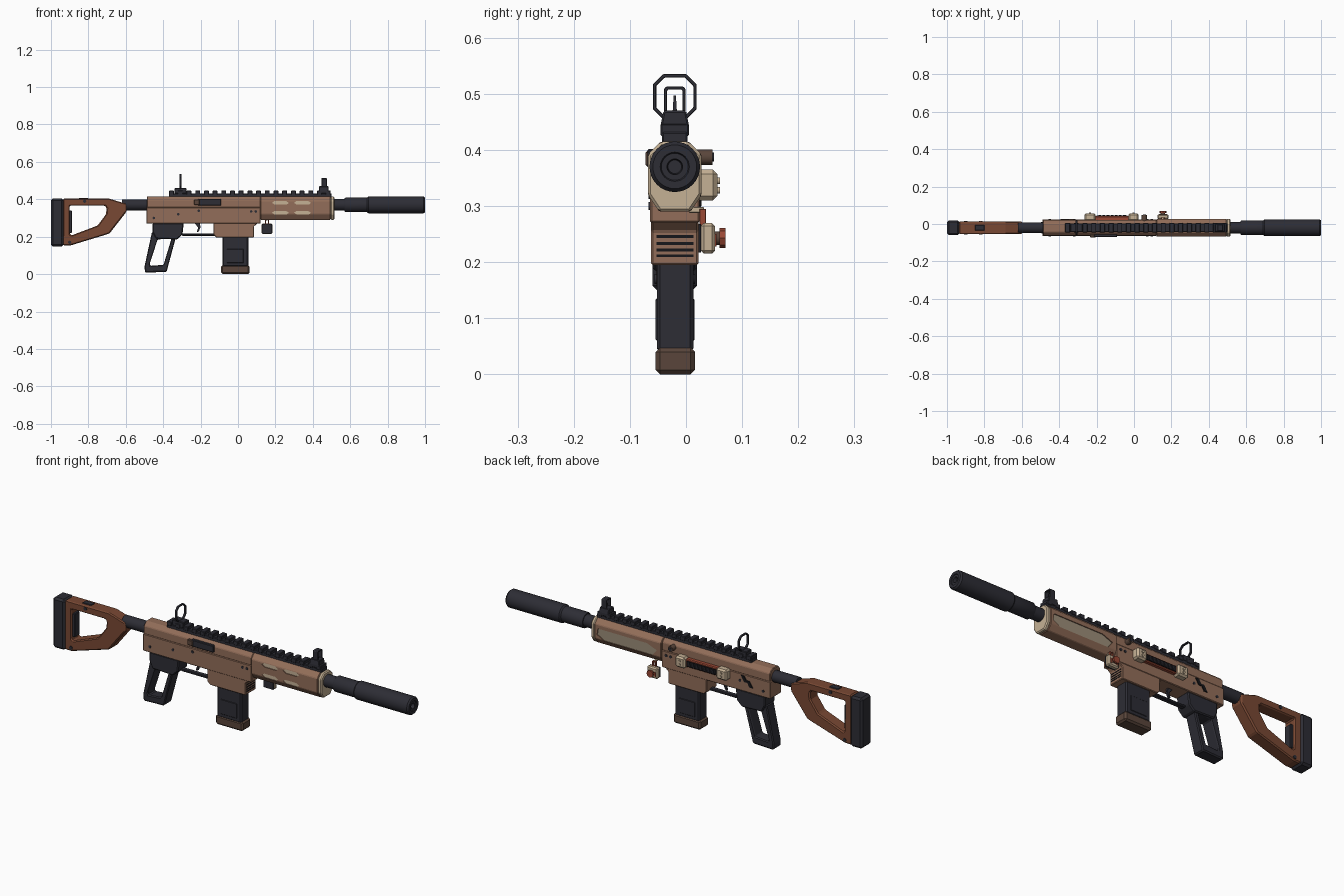
import bpy, bmesh, math
from mathutils import Matrix, Vector

cube = bpy.data.objects.get("Cube")
if cube:
    bpy.data.objects.remove(cube, do_unlink=True)

CY = -0.02      # centre line of the body
BORE = 0.37     # height of the barrel axis


def material(name, rgb):
    m = bpy.data.materials.new(name)
    m.use_nodes = True
    m.diffuse_color = (*rgb, 1)
    m.node_tree.nodes["Principled BSDF"].inputs["Base Color"].default_value = (*rgb, 1)
    return m


BROWN = material("body brown", (0.29, 0.155, 0.10))
RUST = material("stock rust", (0.19, 0.065, 0.033))
DARK = material("dark grey", (0.026, 0.026, 0.035))
BLACK = material("black", (0.008, 0.008, 0.01))
TAN = material("tan", (0.56, 0.44, 0.30))
KHAKI = material("khaki", (0.33, 0.27, 0.19))
RED = material("red", (0.32, 0.065, 0.035))
UMBER = material("dark brown", (0.10, 0.06, 0.043))


def finish(name, bm, mat, bevel=0.0, smooth=False):
    bmesh.ops.recalc_face_normals(bm, faces=bm.faces)
    me = bpy.data.meshes.new(name)
    bm.to_mesh(me)
    bm.free()
    me.materials.append(mat)
    ob = bpy.data.objects.new(name, me)
    bpy.context.collection.objects.link(ob)
    if bevel:
        b = ob.modifiers.new("bevel", "BEVEL")
        b.width, b.segments, b.limit_method = bevel, 1, "ANGLE"
    if smooth:
        bpy.ops.object.select_all(action="DESELECT")
        ob.select_set(True)
        bpy.context.view_layer.objects.active = ob
        bpy.ops.object.shade_smooth_by_angle(angle=math.radians(35))
    return ob


def place(axis, p, t):
    return (t, p[0], p[1]) if axis == "x" else (p[0], t, p[1])


def prism(name, pts, t0, t1, mat, axis="y", bevel=0.003):
    """Extrude an outline along an axis."""
    bm = bmesh.new()
    a, b = [[bm.verts.new(place(axis, p, t)) for p in pts] for t in (t0, t1)]
    bm.faces.new(a)
    bm.faces.new(b)
    for i in range(len(pts)):
        j = (i + 1) % len(pts)
        bm.faces.new((a[i], a[j], b[j], b[i]))
    return finish(name, bm, mat, bevel)


def frame(name, outer, inner, t0, t1, mat, axis="y", bevel=0.003):
    """Extrude an outline that has a hole with as many corners."""
    bm = bmesh.new()
    rings = [[bm.verts.new(place(axis, p, t)) for p in loop]
             for loop, t in ((outer, t0), (outer, t1), (inner, t1), (inner, t0))]
    n = len(outer)
    for k in range(4):
        a, b = rings[k], rings[(k + 1) % 4]
        for i in range(n):
            j = (i + 1) % n
            bm.faces.new((a[i], a[j], b[j], b[i]))
    return finish(name, bm, mat, bevel)


def box(name, x, y, z, mat, bevel=0.003):
    return prism(name, [(x[0], z[0]), (x[1], z[0]), (x[1], z[1]), (x[0], z[1])],
                 *y, mat, bevel=bevel)


def lathe(name, profile, mat, sides=32):
    """Turn (x, radius) pairs around the bore."""
    bm = bmesh.new()
    vs = [bm.verts.new((x, CY, BORE + r)) for x, r in profile]
    es = [bm.edges.new(e) for e in zip(vs, vs[1:])]
    bmesh.ops.spin(bm, geom=vs + es, cent=(0, CY, BORE), axis=(1, 0, 0),
                   angle=math.tau, steps=sides)
    bmesh.ops.remove_doubles(bm, verts=bm.verts, dist=1e-5)
    return finish(name, bm, mat, smooth=True)


def pin(name, x, z, y0, y1, r, mat, sides=12):
    bm = bmesh.new()
    m = Matrix.Translation(Vector((x, (y0 + y1) / 2, z))) @ Matrix.Rotation(math.pi / 2, 4, "X")
    bmesh.ops.create_cone(bm, cap_ends=True, segments=sides, radius1=r, radius2=r,
                          depth=abs(y1 - y0), matrix=m)
    return finish(name, bm, mat, smooth=True)


def octagon(hw, z0, z1, c):
    """Rectangle with cut corners, centred on the body."""
    return [(CY - hw + c, z0), (CY + hw - c, z0), (CY + hw, z0 + c), (CY + hw, z1 - c),
            (CY + hw - c, z1), (CY - hw + c, z1), (CY - hw, z1 - c), (CY - hw, z0 + c)]


# Stock, butt pad and tube
frame("stock",
      [(-.935, .403), (-.687, .403), (-.595, .375), (-.595, .335), (-.687, .217), (-.9, .152), (-.935, .152)],
      [(-.9, .366), (-.712, .366), (-.702, .355), (-.706, .32), (-.75, .26), (-.89, .207), (-.9, .215)],
      -.053, .013, RUST, bevel=.006)
box("butt_pad", (-1, -.933), (-.06, .02), (.148, .404), DARK, .01)
box("stock_inner_bar", (-.903, -.888), (-.04, 0), (.22, .34), DARK)
for x, z in ((-.82, .39), (-.9, .17)):
    pin("stock_screw", x, z, -.056, .016, .009, DARK)
box("stock_latch", (-.85, -.8), (-.035, -.005), (.395, .407), DARK, .002)
lathe("stock_tube", [(-.62, 0), (-.62, .029), (-.48, .029), (-.48, 0)], DARK)

# Receiver
lower = [(-.064, .27), (.024, .27), (.024, .357), (-.064, .357)]
upper = [(-.061, .355), (.021, .355), (.021, .396), (.003, .415), (-.043, .415), (-.061, .396)]
prism("lower_receiver", lower, -.49, .12, BROWN, "x")
prism("upper_receiver", upper, -.487, .12, BROWN, "x")
for x, z in ((.07, .335), (.095, .335), (-.21, .338), (-.32, .32), (-.45, .30)):
    pin("receiver_pin", x, z, -.0665, .0265, .007, DARK)
box("ejection_port", (-.215, -.09), (-.069, -.05), (.367, .402), DARK)
box("port_hinge", (-.235, -.205), (-.072, -.05), (.37, .398), UMBER)

# Side action on the left side
box("action_rail", (-.25, .01), (.015, .042), (.318, .358), RED, .004)
for x0, x1 in ((-.265, -.205), (-.03, .025)):
    box("action_end", (x0, x1), (.015, .056), (.31, .365), TAN, .008)
    for z in (.328, .345):
        pin("action_stud", (x0 + x1) / 2, z, .05, .061, .006, TAN)
box("action_window", (-.2, -.035), (.04, .046), (.324, .35), BLACK, 0)
for i in range(7):
    x = -.19 + i * .022
    prism("action_rib", [(x, .326), (x + .006, .326), (x + .014, .348), (x + .008, .348)],
          .04, .049, DARK, bevel=0)
pin("selector_knob", .055, .387, .015, .047, .014, UMBER)
pin("selector_cap", .055, .387, .047, .05, .008, DARK)
for x, z in ((-.345, .335), (-.375, .315)):
    prism("side_slot", [(x - .018, z - .015), (x, z - .015), (x + .018, z + .015), (x, z + .015)],
          .018, .028, BLACK, bevel=0)

# Handguard, with a panel on the left and slots on the right
guard = [(-.045, .415), (.005, .415), (.028, .392), (.028, .32), (.008, .29),
         (-.048, .29), (-.068, .32), (-.068, .392)]
handguard = prism("handguard", guard, .12, .495, BROWN, "x")
prism("front_cap", guard, .495, .515, TAN, "x", .005)
panel = [(.475, .372), (.2, .372), (.145, .35), (.17, .318), (.44, .318), (.48, .34)]
slots = [[(x, z), (x + .012, z + .01), (x + .075, z + .01), (x + .09, z),
          (x + .078, z - .01), (x + .015, z - .01)] for x in (.182, .3) for z in (.381, .328)]
cutters = [prism("panel_cutter", panel, .022, .05, KHAKI, bevel=0)]
cutters += [prism("slot_cutter", s, -.09, -.06, TAN, bevel=0) for s in slots]
bpy.context.view_layer.objects.active = handguard
for c in cutters:
    m = handguard.modifiers.new("cut", "BOOLEAN")
    m.operation, m.object, m.solver = "DIFFERENCE", c, "EXACT"
for m in list(handguard.modifiers):
    bpy.ops.object.modifier_apply(modifier=m.name)
for c in cutters:
    bpy.data.objects.remove(c, do_unlink=True)
prism("handguard_panel", panel, .02, .0235, KHAKI, bevel=0)
for s in slots:
    prism("handguard_slot", s, -.0635, -.058, TAN, bevel=0)

# Barrel and suppressor
lathe("barrel", [(.5, 0), (.5, .031), (.58, .031), (.58, 0)], DARK)
lathe("suppressor", [(.57, 0), (.57, .036), (.575, .039), (.69, .039), (.697, .045), (.992, .045),
                     (1, .039), (1, .026), (.996, .024), (.996, .014), (.98, .012), (.98, 0)], DARK)

# Top rail
box("rail_base", (-.37, .5), (-.043, .003), (.41, .432), DARK)
tooth = box("rail_teeth", (-.368, -.342), (-.045, .005), (.425, .446), DARK, .002)
a = tooth.modifiers.new("row", "ARRAY")
a.count, a.use_relative_offset, a.use_constant_offset = 19, False, True
a.constant_offset_displace = (.0465, 0, 0)

# Sights
box("rear_sight_base", (-.34, -.275), (-.042, .002), (.43, .46), DARK)
frame("rear_sight_ring", octagon(.039, .455, .535, .018), octagon(.033, .461, .529, .015),
      -.314, -.303, DARK, "x", .001)
prism("front_sight_base", [(-.045, .43), (.005, .43), (.005, .445), (0, .47), (-.04, .47), (-.045, .445)],
      .432, .485, DARK, "x")
frame("front_sight_hood", octagon(.019, .46, .513, .004), octagon(.014, .466, .508, .003),
      .447, .475, DARK, "x", .001)
prism("front_sight_post", [(-.024, .465), (-.016, .465), (-.018, .497), (-.022, .497)],
      .458, .465, DARK, "x", 0)

# Magazine well and magazine
prism("magazine_well", [(-.13, .275), (.108, .275), (.085, .255), (.085, .195), (-.115, .195), (-.13, .21)],
      -.062, .022, BROWN)
for z in (.209, .219, .231, .243):
    box("well_groove", (.08, .0865), (-.053, .013), (z, z + .005), BLACK, 0)
box("magazine", (-.083, .055), (-.052, .013), (.04, .21), DARK, .006)
box("magazine_panel", (-.06, .03), (-.054, .015), (.06, .135), DARK, .002)
box("magazine_base", (-.09, .062), (-.054, .016), (0, .048), UMBER, .008)

# Grip, trigger and guard
prism("grip_top", [(-.457, .272), (-.29, .272), (-.297, .212), (-.325, .185), (-.44, .19), (-.457, .225)],
      -.06, .02, DARK, bevel=.005)
frame("grip", [(-.46, .225), (-.33, .205), (-.382, .012), (-.497, .008), (-.5, .04)],
      [(-.43, .185), (-.355, .192), (-.398, .05), (-.468, .044), (-.472, .055)],
      -.05, .012, DARK, bevel=.005)
box("trigger_guard", (-.3, -.12), (-.032, -.008), (.205, .217), DARK)
prism("trigger", [(-.235, .275), (-.205, .275), (-.2, .25), (-.21, .228), (-.22, .225), (-.213, .25)],
      -.026, -.014, DARK, bevel=.001)

# Hanging charm on the left side
box("charm", (.125, .185), (.026, .052), (.215, .27), TAN, .006)
box("charm_back", (.127, .183), (.022, .027), (.217, .268), DARK, .001)
pin("charm_button", .155, .243, .05, .062, .012, UMBER)
pin("charm_dial", .155, .243, .06, .07, .018, RED, 8)
for x in (.138, .172):
    box("charm_eye", (x - .005, x + .005), (.05, .054), (.228, .25), RED, 0)
frame("charm_link", [(.145, .265), (.165, .265), (.165, .295), (.145, .295)],
      [(.15, .27), (.16, .27), (.16, .29), (.15, .29)], .024, .036, RED, bevel=.001)
box("charm_hook", (.15, .16), (.005, .032), (.288, .298), TAN, .001)
